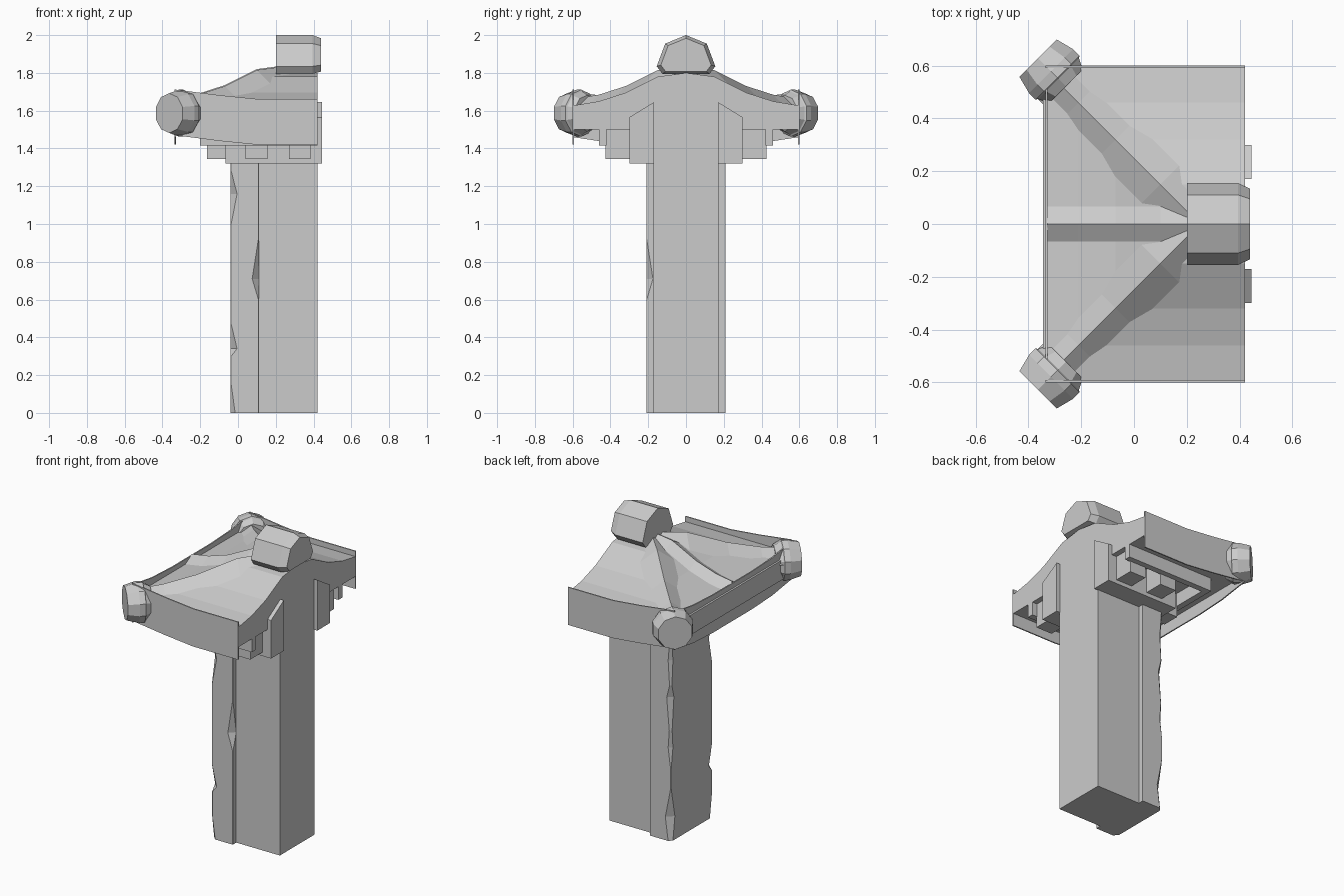
import bpy, bmesh, math
from mathutils import Vector

if "Cube" in bpy.data.objects:
    bpy.data.objects.remove(bpy.data.objects["Cube"])

GREY = (0.6, 0.6, 0.6, 1)
stone = bpy.data.materials.new("grey stone")
stone.use_nodes = True
stone.diffuse_color = GREY
stone.node_tree.nodes["Principled BSDF"].inputs["Base Color"].default_value = GREY


def finish(name, bm):
    bmesh.ops.remove_doubles(bm, verts=bm.verts, dist=0.0001)
    bmesh.ops.recalc_face_normals(bm, faces=bm.faces)
    mesh = bpy.data.meshes.new(name)
    bm.to_mesh(mesh)
    bm.free()
    mesh.materials.append(stone)
    ob = bpy.data.objects.new(name, mesh)
    bpy.context.collection.objects.link(ob)
    return ob


def loft(name, rings):
    """Skin a list of equal rings and cap both ends."""
    bm = bmesh.new()
    rows = [[bm.verts.new(p) for p in ring] for ring in rings]
    n = len(rows[0])
    for a, b in zip(rows, rows[1:]):
        for i in range(n):
            j = (i + 1) % n
            bm.faces.new((a[i], a[j], b[j], b[i]))
    bm.faces.new(rows[0])
    bm.faces.new(rows[-1])
    return finish(name, bm)


def box(name, x0, x1, y0, y1, z0, z1):
    rings = [[(x0, y0, z), (x1, y0, z), (x1, y1, z), (x0, y1, z)] for z in (z0, z1)]
    return loft(name, rings)


# Roof height falls with distance from the ridge, in a sagging curve
CURVE = [(0, 1.83), (0.15, 1.81), (0.32, 1.725), (0.46, 1.68), (0.61, 1.655)]
HIP = 0.25
WALL = 0.42


def height(d):
    for (d0, z0), (d1, z1) in zip(CURVE, CURVE[1:]):
        if d <= d1:
            return z0 + (z1 - z0) * (d - d0) / (d1 - d0)
    return CURVE[-1][1]


# Column: stepped plan with worn edges, as (z, back edge right, back edge left, step right)
WEAR = [(0, .025, .02, .002), (.15, .004, .04, .002), (.3, .004, .01, .002),
        (.34, .035, .003, .002), (.47, .004, .003, .002), (.6, .003, .02, .002),
        (.71, .003, .012, .035), (.92, .003, .03, .002), (1.0, .004, .01, .002),
        (1.16, .035, .02, .002), (1.28, .004, .01, .002), (1.5, .003, .003, .002)]
rings = []
for z, right, left, step in WEAR:
    plan = [(WALL, -.175), (.11, -.175), (.11, -.21 + step), (.11 - step, -.21),
            (-.04 + right, -.21), (-.04, -.21 + right),
            (-.04, .21 - left), (-.04 + left, .21), (.11, .21), (.11, .175), (WALL, .175)]
    rings.append([(x, y, z) for x, y in plan])
loft("column", rings)

# Roof: two side slopes and a hipped back slope, filled down to the soffit
bm = bmesh.new()
steps = [0, .15, .32, .46, .595]
for d0, d1 in zip(steps, steps[1:]):
    z0, z1 = height(d0) - .03, height(d1) - .03
    for s in (-1, 1):
        bm.faces.new([bm.verts.new(p) for p in (
            (WALL, s * d0, z0), (HIP - d0, s * d0, z0),
            (HIP - d1, s * d1, z1), (WALL, s * d1, z1))])
    back = [(HIP - d0, -d0, z0), (HIP - d0, d0, z0), (HIP - d1, d1, z1), (HIP - d1, -d1, z1)]
    if d0 == 0:
        back.pop(0)
    bm.faces.new([bm.verts.new(p) for p in back])
bmesh.ops.remove_doubles(bm, verts=bm.verts, dist=0.0001)
top = list(bm.faces)
low = bmesh.ops.extrude_face_region(bm, geom=top, use_keep_orig=True)["geom"]
for v in low:
    if isinstance(v, bmesh.types.BMVert):
        v.co.z = 1.5
finish("roof", bm)

# Eave boards: thin, turned up at the hip corners
def eave(name, path, inward):
    rings = []
    for x, y, lift in path:
        z0, z1 = 1.42 + lift, 1.662 + lift
        i, j = x + inward[0], y + inward[1]
        rings.append([(x, y, z0), (i, j, z0), (i, j, z1), (x, y, z1)])
    loft(name, rings)


for s, side in ((-1, "right"), (1, "left")):
    eave(side + "_eave_board",
         [(WALL, s * .6, 0), (.1, s * .6, 0), (-.1, s * .6, .02), (-.335, s * .6, .05)],
         (0, -s * .008))
eave("back_eave_board",
     [(-.335, -.6, .04), (-.335, -.4, .01), (-.335, -.2, 0),
      (-.335, .2, 0), (-.335, .4, .01), (-.335, .6, .04)], (.008, 0))

# Peaked centre rib on the back slope
rings = []
for x in (.22, .1, -.07, -.21, -.33):
    z = height(HIP - x) + .01
    rings.append([(x, -.1, z - .06), (x, 0, z), (x, .1, z - .06), (x, 0, z - .12)])
loft("back_rib", rings)

# Hip ribs with barrel-shaped end tiles
ACROSS = math.sqrt(0.5)
for s, side in ((-1, "right"), (1, "left")):
    rings = []
    for d in (.02, .15, .32, .46, .56):
        c = Vector((HIP - d, s * d, height(d) + .005))
        a = Vector((ACROSS, s * ACROSS, 0)) * .1
        down = Vector((0, 0, .07))
        rings.append([c - a - down, c, c + a - down, c - down * 2])
    loft(side + "_hip_rib", rings)

    out = Vector((-ACROSS, s * ACROSS, 0))
    a = Vector((ACROSS, s * ACROSS, 0))
    start = Vector((-.265, s * .53, 1.587))
    rings = []
    for t, r in ((-.01, .095), (.03, .115), (.035, .124), (.07, .124), (.14, .105)):
        ring = []
        for k in range(10):
            ang = math.tau * (k + .5) / 10
            ring.append(start + out * t + a * (r * math.cos(ang)) + Vector((0, 0, r * math.sin(ang))))
        rings.append(ring)
    loft(side + "_hip_end_tile", rings)

# Ridge end tile: faceted barrel with a flat base
half = [(.125, 1.795), (.155, 1.835), (.11, 1.955), (0, 2.0)]
outline = half + [(-y, z) for y, z in reversed(half[:-1])]
rings = []
for x, k in ((.2, 1), (.395, 1), (.44, .86)):
    rings.append([(x, y * k, 1.88 + (z - 1.88) * k) for y, z in outline])
loft("ridge_end_tile", rings)

# Stepped brackets under the eaves
box("back_bracket_beam", -.065, -.03, -.3, .3, 1.32, 1.51)
box("back_outer_bar", -.2, -.16, -.46, .46, 1.415, 1.51)
for s, side in ((-1, "right"), (1, "left")):
    rings = []
    for x in (-.065, .445):
        rings.append([(x, s * .17, 1.32), (x, s * .3, 1.32), (x, s * .3, 1.565), (x, s * .17, 1.645)])
    loft(side + "_bracket_beam", rings)
    y0, y1 = sorted((s * .42, s * .46))
    box(side + "_outer_bar", -.2, WALL, y0, y1, 1.415, 1.51)
    y0, y1 = sorted((s * .295, s * .425))
    for x in (.04, .27):
        box(side + "_bracket_block", x, x + .115, y0, y1, 1.345, 1.51)
    y0, y1 = sorted((s * .08, s * .195))
    box(side + "_back_block", -.165, -.06, y0, y1, 1.345, 1.51)
